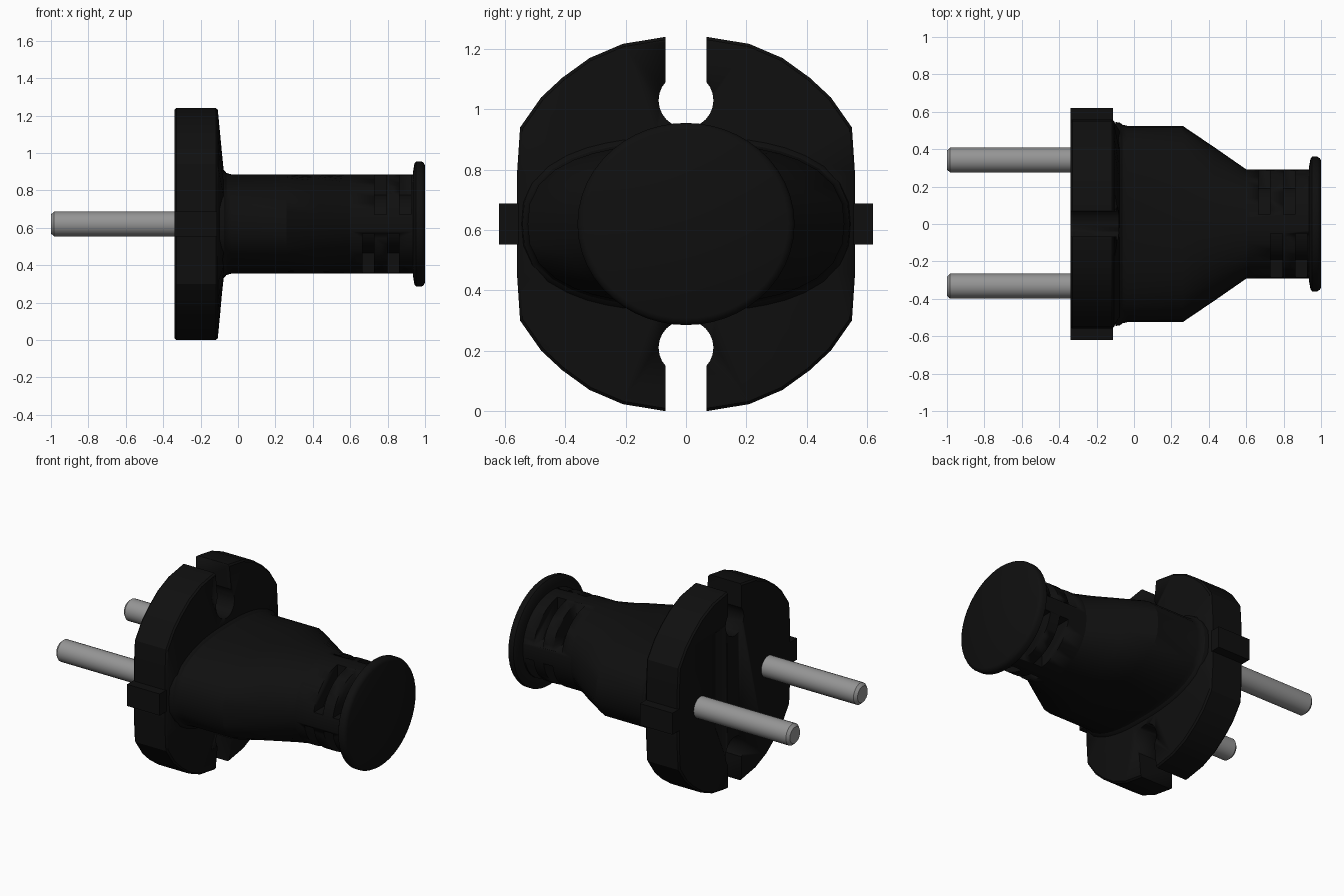
import bpy, bmesh
from math import cos, sin, pi, radians, atan2

if "Cube" in bpy.data.objects:
    bpy.data.objects.remove(bpy.data.objects["Cube"], do_unlink=True)

MID = 0.62  # height of the plug axis


def material(name, value):
    m = bpy.data.materials.new(name)
    m.use_nodes = True
    colour = (value, value, value, 1)
    m.diffuse_color = colour
    m.node_tree.nodes["Principled BSDF"].inputs["Base Color"].default_value = colour
    return m


black = material("black rubber", 0.0048)
metal = material("grey metal", 0.3)


def super_point(a, b, n, t):
    c, s = cos(t), sin(t)
    r = (abs(c / a) ** n + abs(s / b) ** n) ** (-1 / n)
    return r * c, r * s


def ring(a, b, n=2, sides=48):
    return [super_point(a, b, n, 2 * pi * i / sides) for i in range(sides)]


def loft(name, sections, mat, y=0, z=MID, angle=30):
    """Skin (x, outline) sections along x and cap both ends."""
    bm = bmesh.new()
    rows = [[bm.verts.new((x, y + p, z + q)) for p, q in pts] for x, pts in sections]
    for a, b in zip(rows, rows[1:]):
        for i in range(len(a)):
            j = (i + 1) % len(a)
            bm.faces.new((a[i], a[j], b[j], b[i]))
    bm.faces.new(rows[0])
    bm.faces.new(rows[-1])
    bmesh.ops.recalc_face_normals(bm, faces=bm.faces)
    me = bpy.data.meshes.new(name)
    bm.to_mesh(me)
    bm.free()
    me.materials.append(mat)
    ob = bpy.data.objects.new(name, me)
    bpy.context.collection.objects.link(ob)
    bpy.ops.object.select_all(action='DESELECT')
    ob.select_set(True)
    bpy.context.view_layer.objects.active = ob
    bpy.ops.object.shade_smooth_by_angle(angle=radians(angle))
    return ob


def box(name, x0, x1, y0, y1, z0, z1):
    pts = [(y0, z0), (y1, z0), (y1, z1), (y0, z1)]
    return loft(name, [(x0, pts), (x1, pts)], black)


def cut(target, cutter):
    mod = target.modifiers.new("cut", 'BOOLEAN')
    mod.operation = 'DIFFERENCE'
    mod.solver = 'EXACT'
    mod.object = cutter
    cutter.hide_render = True
    bpy.ops.object.select_all(action='DESELECT')
    target.select_set(True)
    bpy.context.view_layer.objects.active = target
    bpy.ops.object.modifier_apply(modifier=mod.name)
    bpy.data.objects.remove(cutter, do_unlink=True)


def scaled(pts, k):
    return [(p * k, q * k) for p, q in pts]


# Flange: faceted disc with flattened sides and a gently sloped front
quarter = [(0.56, 0.17), (0.55, 0.32), (0.48, 0.42), (0.41, 0.485),
           (0.32, 0.55), (0.21, 0.597), (0.07, 0.62)]
half = quarter + [(-p, q) for p, q in reversed(quarter)]
outline = half + [(-p, -q) for p, q in half]
inner = [super_point(0.54, 0.29, 2.5, atan2(q, p)) for p, q in outline]
flange = loft("flange", [(-0.34, scaled(outline, 0.985)), (-0.33, outline),
                         (-0.118, outline), (-0.108, scaled(outline, 0.985)),
                         (-0.077, inner)], black, angle=25)

# Keyhole slots at top and bottom, key tabs on both sides
for s in (1, -1):
    cut(flange, box("slot_cutter", -0.5, 0.1, -0.068, 0.068, *sorted((s * 0.41, s * 0.8))))
    hole = ring(0.091, 0.091, sides=24)
    cut(flange, loft("hole_cutter", [(-0.5, hole), (0.1, hole)], black, z=MID + s * 0.41))
    box("back_key_tab" if s > 0 else "front_key_tab", -0.34, -0.112,
        *sorted((s * 0.5, s * 0.62)), -0.068, 0.068)

# Body: wide grip tapering to the neck, with a fillet against the flange
loft("body", [(-0.1, ring(0.545, 0.3, 2.5)), (-0.075, ring(0.542, 0.288, 2.5)),
              (-0.062, ring(0.531, 0.273, 2.5)), (-0.035, ring(0.525, 0.265, 2.5)),
              (0.26, ring(0.525, 0.265, 2.5)), (0.43, ring(0.41, 0.265, 2.3)),
              (0.6, ring(0.292, 0.265, 2.1))], black)

# Strain relief neck: staggered slots in each quadrant around a solid core
neck = loft("neck", [(0.6, ring(0.292, 0.265, 2.1)), (0.95, ring(0.29, 0.265, 2.1))], black)
for sy in (1, -1):
    for sz in (1, -1):
        first = 0.665 if sy * sz > 0 else 0.73
        for x in (first, first + 0.133):
            cut(neck, box("slot_cutter", x, x + 0.063, *sorted((sy * 0.05, sy * 0.5)),
                          *sorted((sz * 0.05, sz * 0.5))))
core = ring(0.2, 0.16)
loft("neck_core", [(0.61, core), (0.945, core)], black)

# End cap with rounded rim
loft("end_cap", [(0.935, ring(0.3, 0.275)), (0.943, ring(0.347, 0.322)),
                 (0.952, ring(0.36, 0.335)), (0.98, ring(0.36, 0.335)),
                 (0.993, ring(0.352, 0.327)), (1.0, ring(0.338, 0.313))], black, angle=40)

# Contact pins with chamfered tips
for name, y in (("back_pin", 0.342), ("front_pin", -0.332)):
    shaft = ring(0.067, 0.067, sides=24)
    loft(name, [(-1.0, scaled(shaft, 0.76)), (-0.983, shaft), (-0.32, shaft)], metal, y=y)
